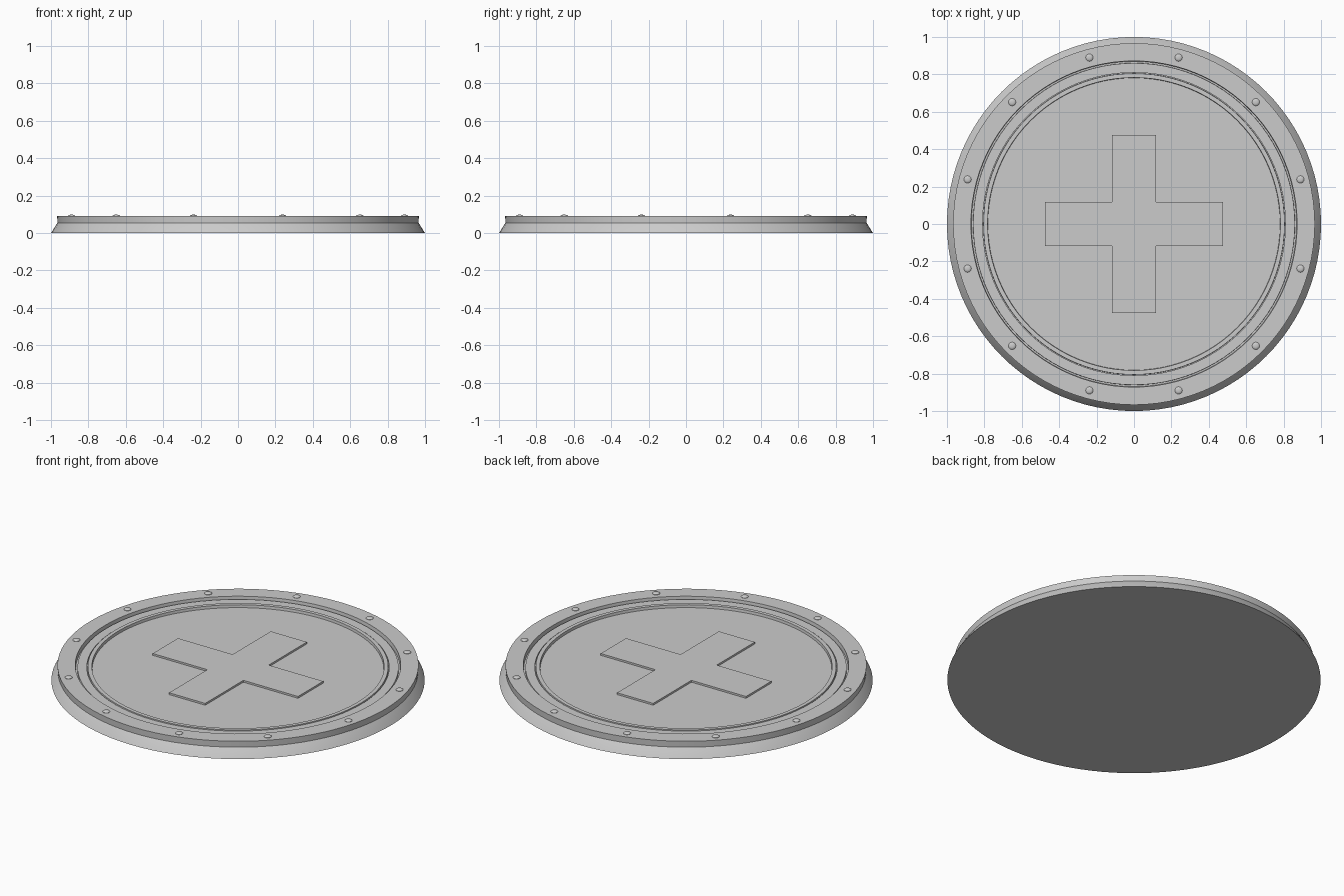
import bpy, bmesh, math

if "Cube" in bpy.data.objects:
    bpy.data.objects.remove(bpy.data.objects["Cube"])

SEG = 96


def finish(bm, name):
    bmesh.ops.recalc_face_normals(bm, faces=bm.faces[:])
    mesh = bpy.data.meshes.new(name)
    bm.to_mesh(mesh)
    bm.free()
    for p in mesh.polygons:
        p.use_smooth = True
    mesh.set_sharp_from_angle(angle=math.radians(35))
    obj = bpy.data.objects.new(name, mesh)
    bpy.context.collection.objects.link(obj)
    return obj


def lathe(name, profile, closed, seg=SEG):
    """Spin (radius, z) points around z; closed profiles make a ring, open ones get end caps."""
    bm = bmesh.new()
    rings = [[bm.verts.new((r * math.cos(2 * math.pi * i / seg),
                            r * math.sin(2 * math.pi * i / seg), z))
              for i in range(seg)] for r, z in profile]
    pairs = list(zip(rings, rings[1:]))
    if closed:
        pairs.append((rings[-1], rings[0]))
    else:
        bm.faces.new(rings[0])
        bm.faces.new(rings[-1])
    for a, b in pairs:
        for i in range(seg):
            j = (i + 1) % seg
            bm.faces.new((a[i], a[j], b[j], b[i]))
    return finish(bm, name)


# Flared base with the flat recessed face
lathe("base_disc", [(1.0, 0.0), (0.967, 0.052), (0.955, 0.065)], False)

# Broad outer rim, middle band and thin inner lip
lathe("outer_rim", [(0.965, 0.05), (0.967, 0.09), (0.872, 0.09), (0.868, 0.05)], True)
lathe("middle_band", [(0.862, 0.055), (0.86, 0.077), (0.81, 0.077), (0.81, 0.055)], True)
lathe("inner_lip", [(0.807, 0.055), (0.805, 0.081), (0.783, 0.081), (0.78, 0.055)], True)

# Raised cross emblem
L, W = 0.475, 0.118
quarter = [(L, -W), (L, W), (W, W)]
outline = []
for k in range(4):
    c, s = round(math.cos(k * math.pi / 2)), round(math.sin(k * math.pi / 2))
    outline += [(x * c - y * s, x * s + y * c) for x, y in quarter]
bm = bmesh.new()
face = bm.faces.new([bm.verts.new((x, y, 0.058)) for x, y in outline])
ext = bmesh.ops.extrude_face_region(bm, geom=[face])
bmesh.ops.translate(bm, vec=(0, 0, 0.018),
                    verts=[g for g in ext["geom"] if isinstance(g, bmesh.types.BMVert)])
finish(bm, "cross")

# Twelve low rivets on the rim
for k in range(12):
    a = math.radians(15 + 30 * k)
    rivet = lathe(f"rivet_{k + 1}", [(0.02, -0.01), (0.02, 0.002), (0.016, 0.006), (0.008, 0.008)],
                  False, 16)
    rivet.location = (0.921 * math.cos(a), 0.921 * math.sin(a), 0.09)
